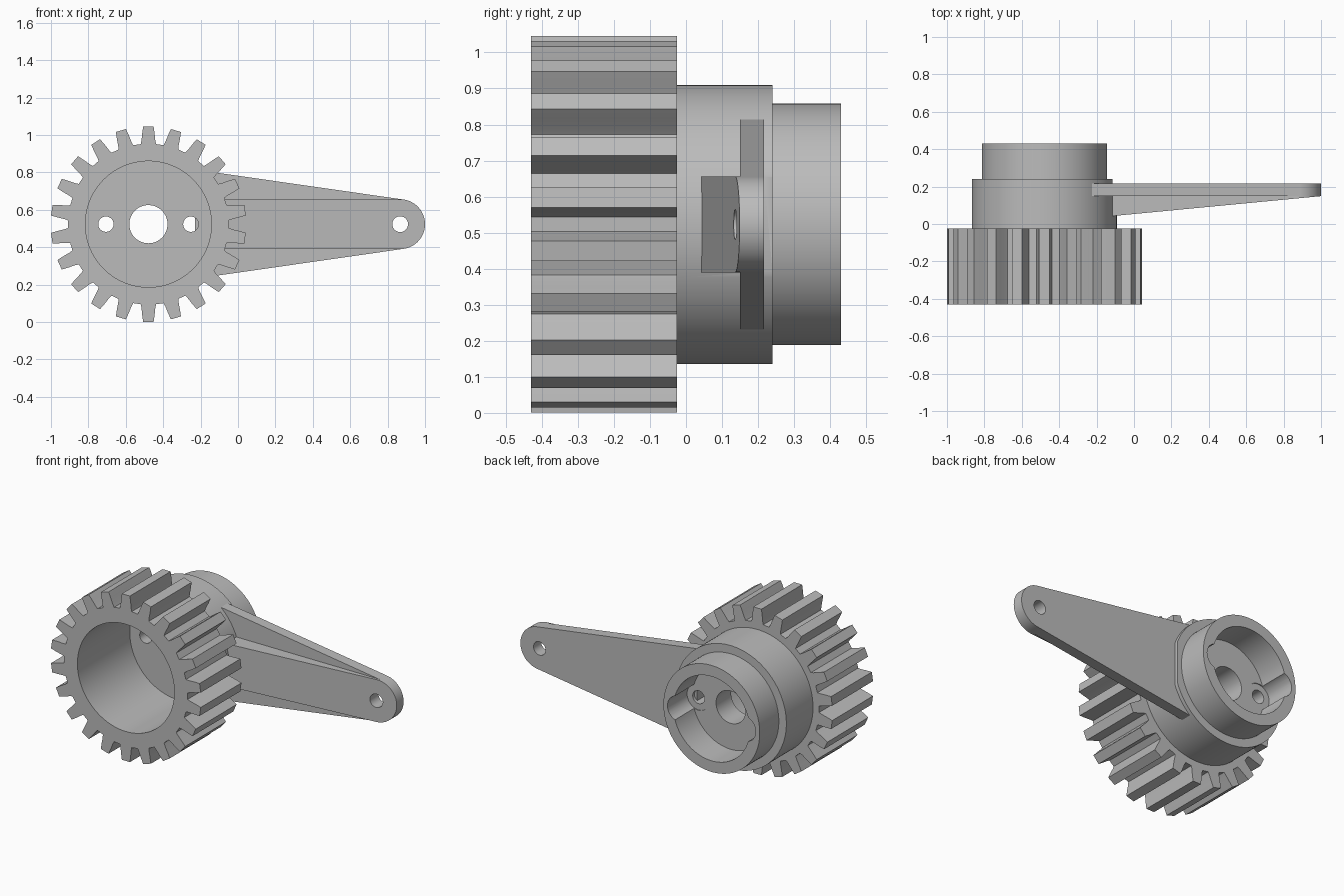
import bpy, bmesh, math
from math import sin, cos, pi, radians

if "Cube" in bpy.data.objects:
    bpy.data.objects.remove(bpy.data.objects["Cube"], do_unlink=True)

CX, CZ = -0.479, 0.523      # gear axis, runs along y
TIP_X, TIP_R = 0.867, 0.133  # rounded arm end

grey = bpy.data.materials.new("plain grey")
grey.use_nodes = True
grey.diffuse_color = (0.5, 0.5, 0.5, 1)
grey.node_tree.nodes["Principled BSDF"].inputs["Base Color"].default_value = (0.5, 0.5, 0.5, 1)


def finish(name, bm):
    bmesh.ops.recalc_face_normals(bm, faces=bm.faces)
    mesh = bpy.data.meshes.new(name)
    bm.to_mesh(mesh)
    bm.free()
    mesh.materials.append(grey)
    ob = bpy.data.objects.new(name, mesh)
    bpy.context.collection.objects.link(ob)
    return ob


def prism(name, outline, y0, y1):
    """Extrude an (x, z) outline along y; y0 may be a function of x."""
    front = y0 if callable(y0) else (lambda x: y0)
    bm = bmesh.new()
    a = [bm.verts.new((x, front(x), z)) for x, z in outline]
    b = [bm.verts.new((x, y1, z)) for x, z in outline]
    bm.faces.new(a)
    bm.faces.new(b[::-1])
    n = len(a)
    for i in range(n):
        j = (i + 1) % n
        bm.faces.new((a[i], b[i], b[j], a[j]))
    return finish(name, bm)


def arc(x, z, r, start, end, steps):
    angles = [radians(start + (end - start) * i / steps) for i in range(steps + 1)]
    return [(x + r * cos(t), z + r * sin(t)) for t in angles]


def rod(name, x, r, y0, y1, steps=48):
    return prism(name, arc(x, CZ, r, 0, 360, steps)[:-1], y0, y1)


def lathe(name, profile, steps=128):
    """Revolve a closed (radius, y) profile around the gear axis."""
    bm = bmesh.new()
    rings = []
    for i in range(steps):
        t = 2 * pi * i / steps
        rings.append([bm.verts.new((CX + r * cos(t), y, CZ + r * sin(t))) for r, y in profile])
    n = len(profile)
    for i in range(steps):
        p, q = rings[i], rings[(i + 1) % steps]
        for k in range(n):
            m = (k + 1) % n
            bm.faces.new((p[k], p[m], q[m], q[k]))
    return finish(name, bm)


def cut(ob, cutter):
    cutter.hide_render = True
    mod = ob.modifiers.new("cut", "BOOLEAN")
    mod.operation, mod.solver, mod.object = "DIFFERENCE", "EXACT", cutter
    bpy.context.view_layer.objects.active = ob
    bpy.ops.object.modifier_apply(modifier=mod.name)
    bpy.data.objects.remove(cutter, do_unlink=True)


# Toothed ring with a wide bore
TEETH = 22
flank = [(0.428, -0.041), (0.447, -0.037), (0.487, -0.033), (0.522, -0.028)]
flank += [(r, -w) for r, w in reversed(flank)]
outline = []
for i in range(TEETH):
    t = pi / 2 + 2 * pi * i / TEETH
    for r, w in flank:
        outline.append((CX + r * cos(t) - w * sin(t), CZ + r * sin(t) + w * cos(t)))
gear = prism("gear_ring", outline, -0.43, -0.025)
cut(gear, rod("bore_cutter", CX, 0.337, -0.6, 0.2, 128))

# Stepped hub: front bore, web with centre hole, rear pocket
hub = lathe("hub", [(0.337, -0.025), (0.387, -0.025), (0.387, 0.24), (0.335, 0.24),
                    (0.335, 0.43), (0.265, 0.43), (0.265, 0.24), (0.102, 0.24),
                    (0.102, 0.09), (0.337, 0.09)])
for side in (-1, 1):
    x = CX + side * 0.227
    cut(hub, rod("notch_cutter", x, 0.08, 0.235, 0.6))
    cut(hub, rod("screw_hole_cutter", x, 0.041, -0.1, 0.6))
# Flat on the hub rim behind the arm
cut(hub, prism("flat_cutter", [(-0.115, 0), (0.1, 0), (0.1, 1), (-0.115, 1)], 0.217, 0.26))

# Tapered arm plate with rounded end
plate = prism("arm_plate",
              arc(TIP_X, CZ, TIP_R, -82, 82, 32) + [(-0.23, CZ + 0.292), (-0.23, CZ - 0.292)],
              0.15, 0.217)

# Wedge rib on the front of the arm, thinning toward the tip
rib = prism("arm_rib",
            arc(TIP_X, CZ, TIP_R, -90, 90, 32) + [(-0.12, CZ + TIP_R), (-0.12, CZ - TIP_R)],
            lambda x: 0.042 + 0.107 * (x + 0.12) / 1.12, 0.15)
for part in (plate, rib):
    cut(part, rod("tip_hole_cutter", TIP_X, 0.042, -0.1, 0.5))

# Smooth round walls, sharp edges
bpy.ops.object.select_all(action="DESELECT")
for ob in (gear, hub, plate, rib):
    ob.select_set(True)
bpy.context.view_layer.objects.active = hub
bpy.ops.object.shade_smooth_by_angle(angle=radians(25))
